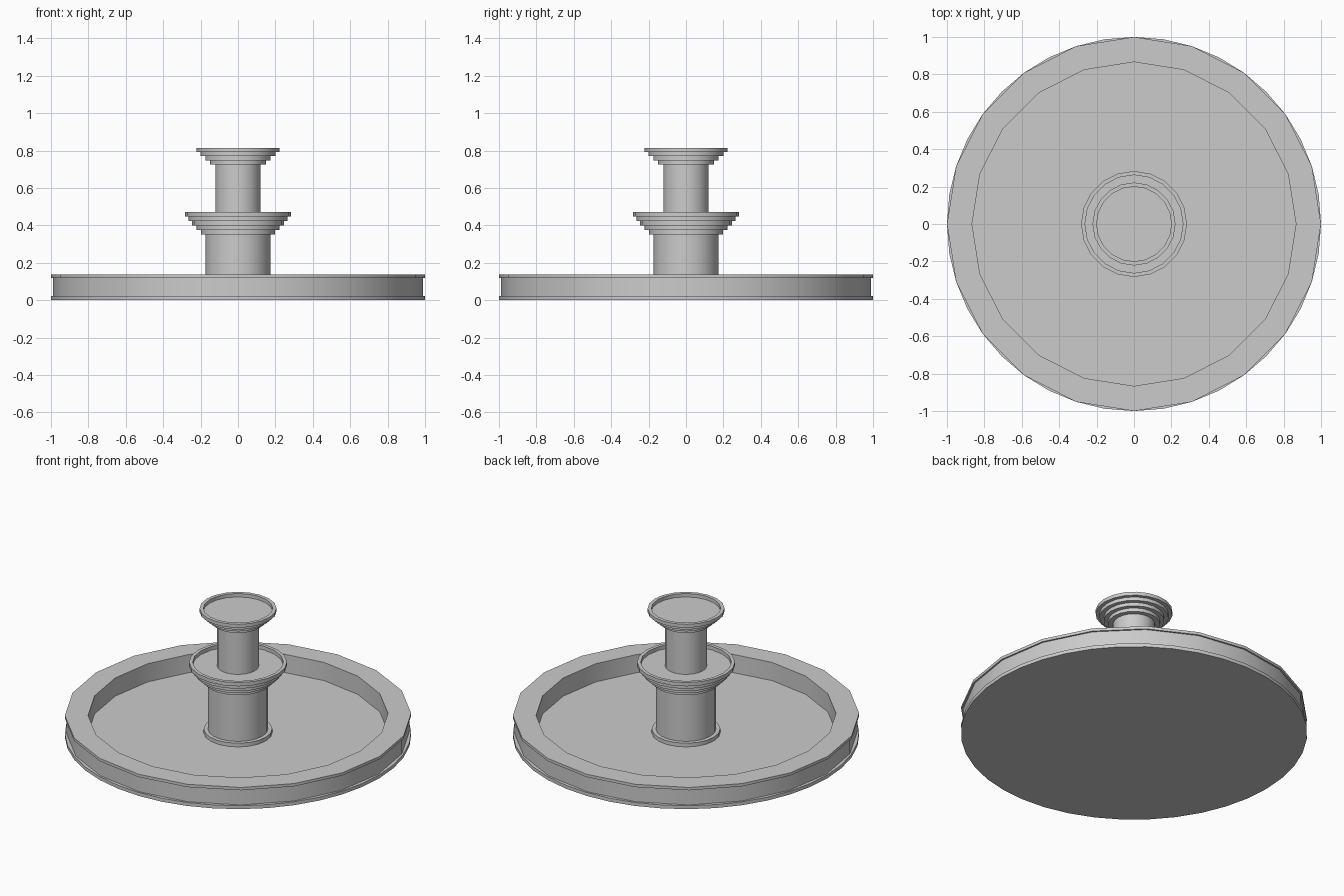
import bpy, bmesh, math

if "Cube" in bpy.data.objects:
    bpy.data.objects.remove(bpy.data.objects["Cube"])


def lathe(name, profile, sides):
    """Spin an (r, z) profile around z; r = 0 points close the ends."""
    bm = bmesh.new()
    rings = []
    for r, z in profile:
        if r == 0:
            rings.append([bm.verts.new((0, 0, z))] * sides)
        else:
            step = 2 * math.pi / sides
            rings.append([bm.verts.new((r * math.cos(i * step), r * math.sin(i * step), z))
                          for i in range(sides)])
    for a, b in zip(rings, rings[1:]):
        for i in range(sides):
            j = (i + 1) % sides
            corners = list(dict.fromkeys((a[i], a[j], b[j], b[i])))
            bm.faces.new(corners)
    bmesh.ops.recalc_face_normals(bm, faces=bm.faces)
    mesh = bpy.data.meshes.new(name)
    bm.to_mesh(mesh)
    bm.free()
    obj = bpy.data.objects.new(name, mesh)
    bpy.context.collection.objects.link(obj)
    bpy.ops.object.select_all(action='DESELECT')
    bpy.context.view_layer.objects.active = obj
    obj.select_set(True)
    bpy.ops.object.shade_smooth_by_angle(angle=math.radians(30))
    return obj


def cylinder(name, r, z0, z1, sides):
    return lathe(name, [(0, z0), (r, z0), (r, z1), (0, z1)], sides)


def stepped_bowl(name, stem_r, z0, radii, step, lip_inner):
    """Stacked steps growing upward, with a shallow recess in the top step."""
    profile = [(0, z0), (stem_r, z0)]
    for i, r in enumerate(radii):
        profile += [(r, z0 + i * step), (r, z0 + (i + 1) * step)]
    top = z0 + len(radii) * step
    profile += [(lip_inner, top), (lip_inner, top - step), (0, top - step)]
    return lathe(name, profile, 20)


# Pool floor and faceted wall with overhanging rim
cylinder("pool_base", 1.0, 0, 0.022, 40)
lathe("pool_wall", [(0.866, 0.022), (0.99, 0.022), (0.99, 0.12), (1.0, 0.12),
                    (1.0, 0.138), (0.866, 0.138), (0.866, 0.022)], 20)

# Lower pedestal and bowl
cylinder("pedestal_foot", 0.198, 0.022, 0.046, 20)
cylinder("lower_column", 0.174, 0.046, 0.352, 20)
stepped_bowl("lower_bowl", 0.174, 0.352, (0.198, 0.222, 0.246, 0.265, 0.283), 0.024, 0.262)

# Upper column and bowl
cylinder("upper_column", 0.121, 0.448, 0.726, 20)
stepped_bowl("upper_bowl", 0.121, 0.726, (0.15, 0.175, 0.2, 0.222), 0.0222, 0.2)
